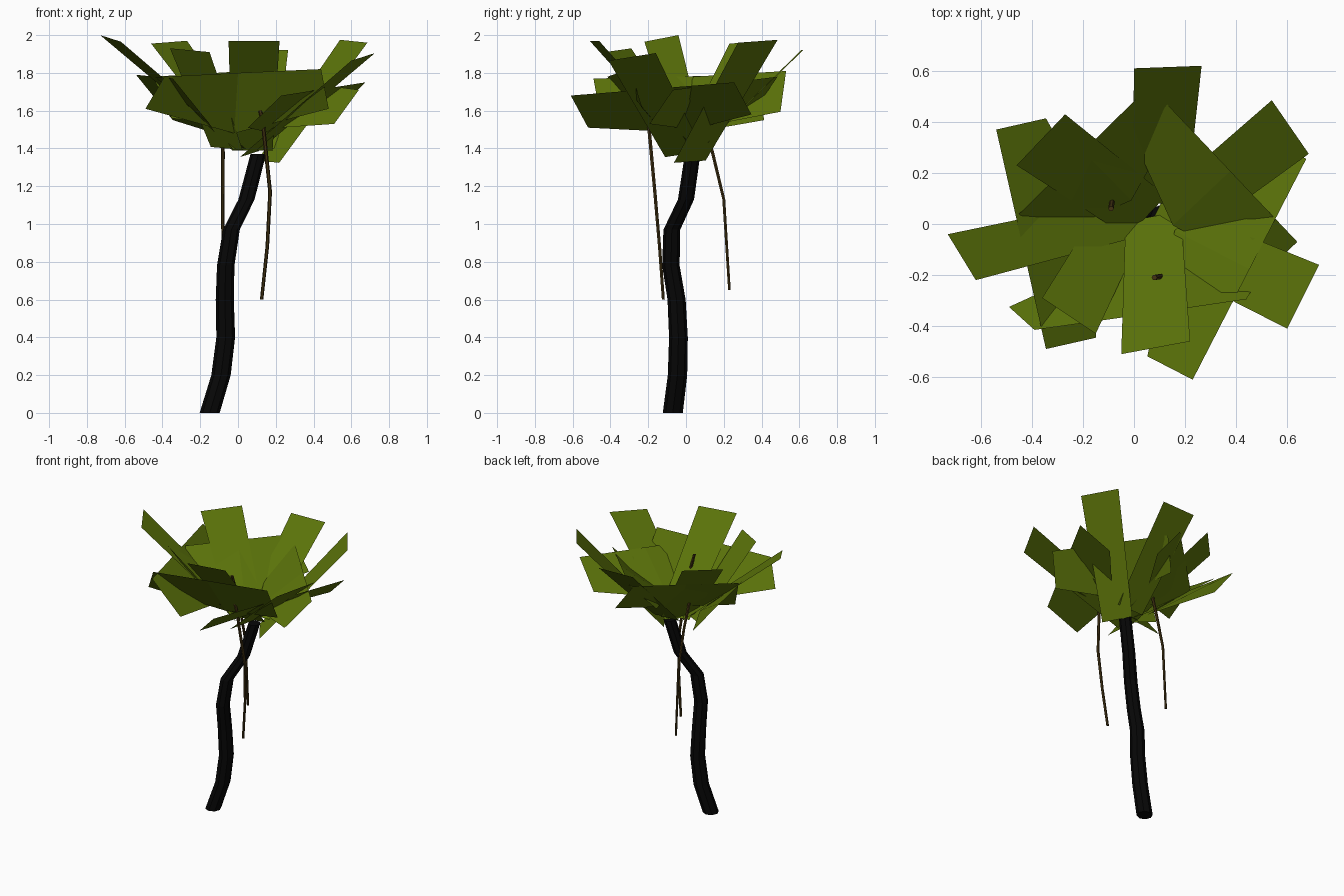
import bpy
import bmesh
import math
from mathutils import Vector

default_cube = bpy.data.objects.get("Cube")
if default_cube:
    bpy.data.objects.remove(default_cube, do_unlink=True)


def make_material(name, rgb):
    mat = bpy.data.materials.new(name)
    mat.use_nodes = True
    colour = (*rgb, 1.0)
    mat.diffuse_color = colour
    shader = mat.node_tree.nodes["Principled BSDF"]
    shader.inputs["Base Color"].default_value = colour
    shader.inputs["Roughness"].default_value = 0.9
    return mat


leaf_green = make_material("leaf green", (0.107, 0.175, 0.003))
bark_black = make_material("bark black", (0.002, 0.002, 0.002))
vine_brown = make_material("vine brown", (0.055, 0.032, 0.006))


def finish(name, bm, mat):
    mesh = bpy.data.meshes.new(name)
    bm.to_mesh(mesh)
    bm.free()
    mesh.materials.append(mat)
    obj = bpy.data.objects.new(name, mesh)
    bpy.context.collection.objects.link(obj)
    return obj


def tube(name, path, start_radius, end_radius, sides, mat):
    """Faceted stem with level rings that taper along the path."""
    bm = bmesh.new()
    rings = []
    for i, point in enumerate(path):
        t = i / (len(path) - 1)
        radius = start_radius + (end_radius - start_radius) * t
        ring = []
        for k in range(sides):
            a = math.tau * k / sides
            offset = Vector((math.cos(a), math.sin(a), 0)) * radius
            ring.append(bm.verts.new(Vector(point) + offset))
        rings.append(ring)
    for low, high in zip(rings, rings[1:]):
        for k in range(sides):
            n = (k + 1) % sides
            bm.faces.new((low[k], low[n], high[n], high[k]))
    bm.faces.new(rings[0])
    bm.faces.new(rings[-1])
    bmesh.ops.recalc_face_normals(bm, faces=bm.faces)
    return finish(name, bm, mat)


def leaf(name, upper, lower):
    """Strip of flat faces between two edges, facing up into the crown."""
    bm = bmesh.new()
    top = [bm.verts.new(p) for p in upper]
    low = [bm.verts.new(p) for p in lower]
    for i in range(len(top) - 1):
        face = bm.faces.new((top[i], top[i + 1], low[i + 1], low[i]))
        face.normal_update()
        if face.normal.z < 0:
            face.normal_flip()
    return finish(name, bm, leaf_green)


def frond(name, tip_a, tip_b, root):
    """Leaf rising from its root on the trunk to its two tip corners."""
    a, b, base = Vector(tip_a), Vector(tip_b), Vector(root)
    half = (b - a) * 0.4
    leaf(name, (a, b), (base - half, base + half))


def rim_leaf(name, end_a, end_b, inward, drop, flare=0):
    """Creased leaf across the side of the crown, leaning in at the bottom."""
    a, b = Vector(end_a), Vector(end_b)
    middle = (a + b) / 2
    along = (b - a).normalized()
    side = Vector((-along.y, along.x, 0)).normalized()
    if side.dot(a) > 0:
        side.negate()
    shift = side * inward - Vector((0, 0, drop))
    fold = shift + side * 0.13 - Vector((0, 0, 0.06))
    leaf(name, (a, middle, b), (a + shift, middle + fold, b + shift + along * flare))


# Crooked trunk
tube("trunk", [(-0.15, -0.07, 0), (-0.09, -0.045, 0.2), (-0.065, -0.04, 0.4),
               (-0.07, -0.05, 0.6), (-0.065, -0.08, 0.78),
               (-0.035, -0.075, 0.97), (0.045, 0, 1.13), (0.107, 0.035, 1.37)],
     0.053, 0.041, 8, bark_black)

# Hanging vines
tube("front_vine", [(0.08, -0.21, 1.75), (0.13, -0.2, 1.55),
                    (0.17, -0.165, 1.17), (0.155, -0.14, 0.88),
                    (0.125, -0.12, 0.6)], 0.011, 0.009, 6, vine_brown)
tube("back_vine", [(-0.09, 0.06, 1.65), (-0.08, 0.14, 1.38),
                   (-0.08, 0.2, 1.13), (-0.08, 0.23, 0.65)],
     0.011, 0.008, 6, vine_brown)

# Rising fronds
frond("back_frond", (0, 0.61, 1.92), (0.265, 0.62, 1.92), (0.1, 0.08, 1.4))
frond("front_frond", (-0.05, -0.51, 1.97), (0.22, -0.46, 1.97), (0.075, 0.03, 1.39))
frond("left_frond", (0.725, -0.16, 1.905), (0.6, -0.41, 1.865), (0.06, -0.01, 1.37))
frond("back_left_frond", (0.54, 0.485, 1.975), (0.685, 0.275, 1.96), (0.16, 0.02, 1.33))
frond("back_right_frond", (-0.46, 0.23, 1.955), (-0.27, 0.43, 1.97), (0.05, 0.03, 1.4))
frond("right_frond", (-0.73, -0.04, 2.0), (-0.62, -0.22, 1.965), (0, 0.03, 1.41))
frond("front_right_frond", (-0.36, -0.29, 1.93), (-0.15, -0.43, 1.91), (-0.06, 0, 1.4))

# Long leaves around the rim
rim_leaf("left_rim_leaf", (0.23, -0.61, 1.68), (0.675, 0.255, 1.75), 0.2, 0.17)
rim_leaf("right_rim_leaf", (-0.54, 0.37, 1.79), (-0.345, -0.49, 1.77), 0.2, 0.24)
rim_leaf("back_left_rim_leaf", (0.115, 0.485, 1.78), (0.64, -0.07, 1.71), 0.18, 0.18)
rim_leaf("back_right_rim_leaf", (-0.45, 0.04, 1.78), (0.05, 0.53, 1.81), 0.14, 0.22, 0.1)
leaf("front_rim_leaf",
     [(-0.39, -0.415, 1.78), (0, -0.36, 1.8), (0.44, -0.295, 1.82)],
     [(-0.49, -0.325, 1.61), (-0.02, -0.11, 1.48), (0.48, -0.23, 1.61)])
